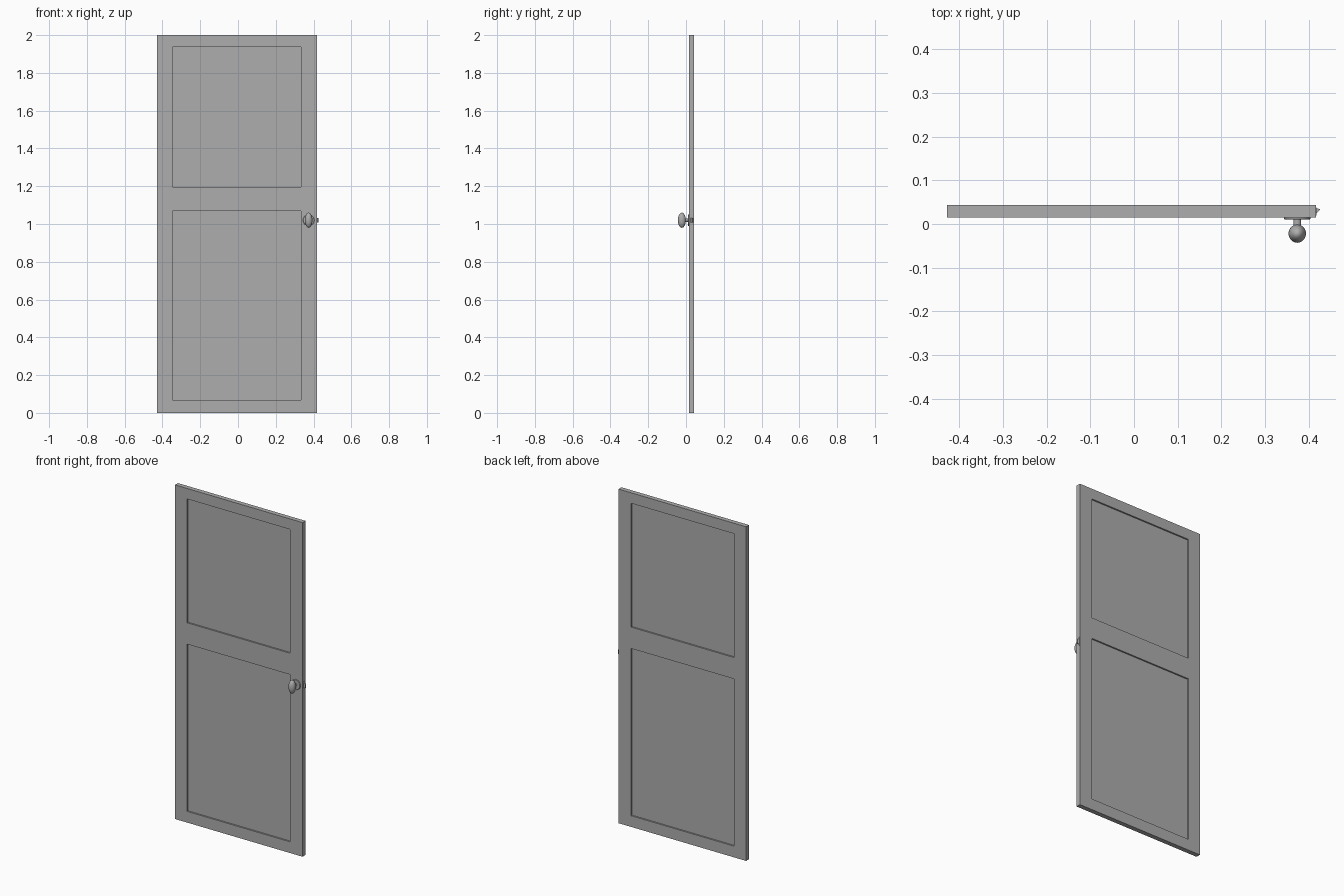
import bpy, bmesh, math
from mathutils import Matrix, Vector

if "Cube" in bpy.data.objects:
    bpy.data.objects.remove(bpy.data.objects["Cube"])

FRONT, BACK = 0.015, 0.043
RECESS = 0.009
KX, KZ = 0.374, 1.02

# Dark grey paint shared by every part
paint = bpy.data.materials.new("dark_grey")
paint.diffuse_color = (0.42, 0.42, 0.42, 1)
paint.use_nodes = True
paint.node_tree.nodes["Principled BSDF"].inputs["Base Color"].default_value = paint.diffuse_color


def finish(name, bm, smooth=False):
    bmesh.ops.recalc_face_normals(bm, faces=bm.faces)
    me = bpy.data.meshes.new(name)
    bm.to_mesh(me)
    bm.free()
    me.materials.append(paint)
    ob = bpy.data.objects.new(name, me)
    bpy.context.collection.objects.link(ob)
    if smooth:
        bpy.ops.object.select_all(action='DESELECT')
        bpy.context.view_layer.objects.active = ob
        ob.select_set(True)
        bpy.ops.object.shade_smooth_by_angle(angle=math.radians(30))
    return ob


def lathe(name, profile, scale_z=1.0, steps=32):
    """Spin (radius, y) points around the knob axis, which runs along y."""
    bm = bmesh.new()
    vs = [bm.verts.new((r, y, 0)) for r, y in profile]
    es = [bm.edges.new(p) for p in zip(vs, vs[1:])]
    bmesh.ops.spin(bm, geom=vs + es, cent=(0, 0, 0), axis=(0, 1, 0),
                   angle=math.tau, steps=steps)
    bmesh.ops.remove_doubles(bm, verts=bm.verts, dist=1e-5)
    bmesh.ops.scale(bm, vec=(1, 1, scale_z), verts=bm.verts)
    bmesh.ops.translate(bm, vec=(KX, 0, KZ), verts=bm.verts)
    return finish(name, bm, True)


def extrude(bm, faces, vec):
    ext = bmesh.ops.extrude_face_region(bm, geom=faces, use_keep_orig=True)
    bmesh.ops.translate(bm, vec=Vector(vec), verts=[
        e for e in ext['geom'] if isinstance(e, bmesh.types.BMVert)])


# Door slab: grid of stiles and rails, thickened, panels sunk on both sides
xs = [-0.428, -0.348, 0.333, 0.417]
zs = [0, 0.067, 1.068, 1.196, 1.937, 2]
bm = bmesh.new()
grid = [[bm.verts.new((x, FRONT, z)) for x in xs] for z in zs]
for lo, hi in zip(grid, grid[1:]):
    for i in range(3):
        bm.faces.new((lo[i], lo[i + 1], hi[i + 1], hi[i]))
extrude(bm, bm.faces[:], (0, BACK - FRONT, 0))
bmesh.ops.recalc_face_normals(bm, faces=bm.faces)
bm.normal_update()
panels = []
for f in bm.faces:
    c = f.calc_center_median()
    in_z = zs[1] < c.z < zs[2] or zs[3] < c.z < zs[4]
    if abs(f.normal.y) > 0.9 and xs[1] < c.x < xs[2] and in_z:
        panels.append(f)
bmesh.ops.inset_individual(bm, faces=panels, thickness=0, depth=-RECESS)
finish("door_panel", bm)

# Rosette and stem
lathe("knob_rosette", [(0, FRONT), (0.030, FRONT), (0.030, 0.012),
                       (0.028, 0.010), (0, 0.010)])
lathe("knob_stem", [(0, 0.011), (0.009, 0.011), (0.009, -0.012), (0, -0.012)], steps=24)

# Oval knob, stretched upright
R = 0.02
arc = [(R * math.sin(math.pi * i / 16), -0.022 - R * 1.05 * math.cos(math.pi * i / 16))
       for i in range(17)]
lathe("knob", arc, scale_z=2.0)

# Latch plate on the door edge
bm = bmesh.new()
bmesh.ops.create_cube(bm, size=1, matrix=Matrix.Translation((0.4165, 0.029, KZ))
                      @ Matrix.Diagonal((0.003, 0.018, 0.05, 1)))
finish("latch_plate", bm)

# Wedge shaped latch bolt
bm = bmesh.new()
face = bm.faces.new([bm.verts.new((x, y, KZ - 0.013)) for x, y in
                     ((0.412, 0.024), (0.418, 0.024), (0.426, 0.032),
                      (0.426, 0.034), (0.418, 0.036), (0.412, 0.036))])
extrude(bm, [face], (0, 0, 0.026))
finish("latch_bolt", bm)
